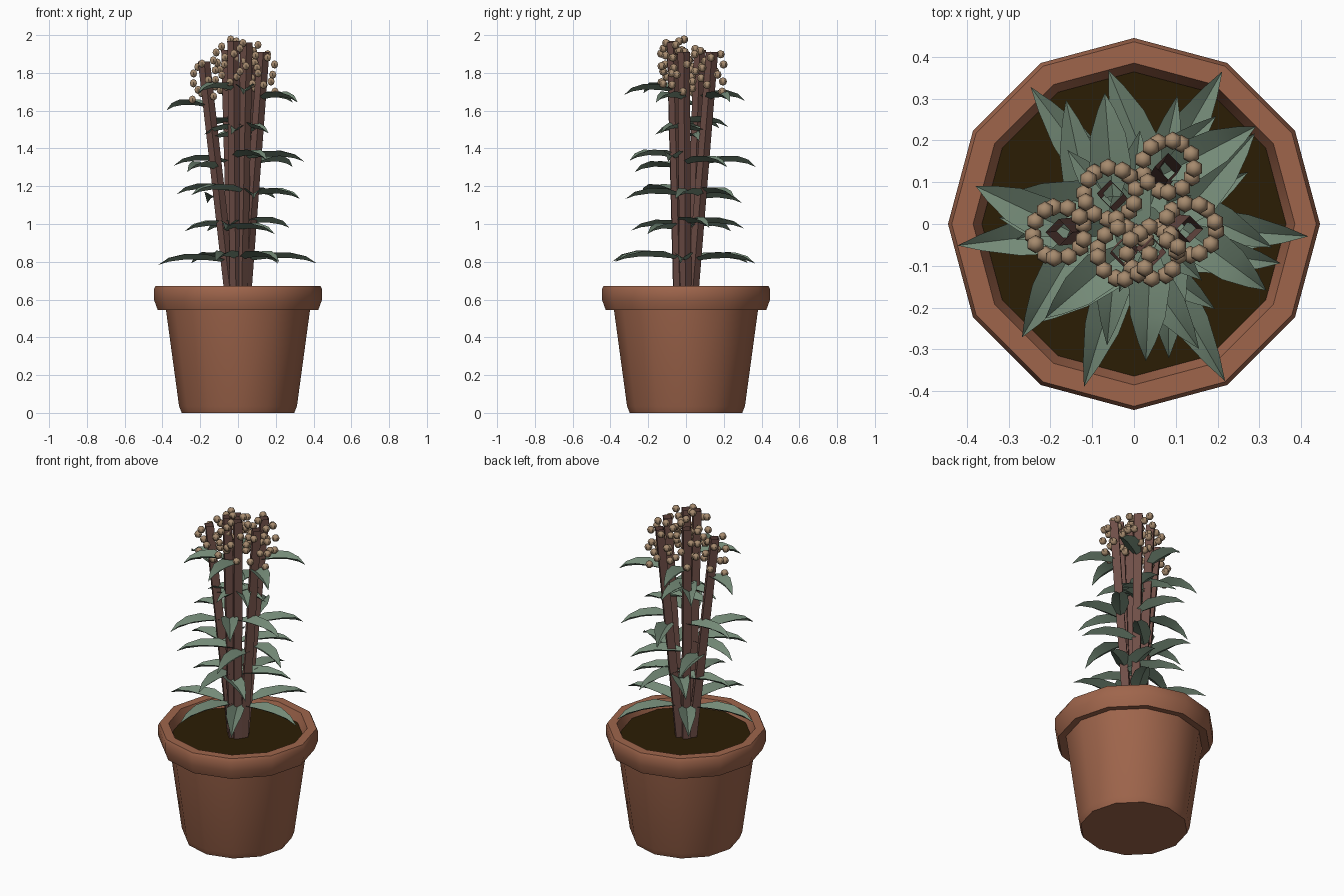
import bpy, bmesh, math
from mathutils import Vector, Matrix

if "Cube" in bpy.data.objects:
    bpy.data.objects.remove(bpy.data.objects["Cube"])


def material(name, rgb):
    m = bpy.data.materials.new(name)
    m.diffuse_color = (*rgb, 1)
    m.use_nodes = True
    m.node_tree.nodes["Principled BSDF"].inputs["Base Color"].default_value = m.diffuse_color
    return m


TERRACOTTA = material("terracotta", (0.345, 0.13, 0.071))
SOIL = material("dark soil", (0.024, 0.0125, 0.0015))
STEM = material("brown stem", (0.16, 0.078, 0.064))
LEAF = material("grey green leaf", (0.175, 0.255, 0.185))
BERRY = material("tan berry", (0.38, 0.255, 0.155))


def finish(bm, name, mat, smooth=None):
    me = bpy.data.meshes.new(name)
    bm.to_mesh(me)
    bm.free()
    ob = bpy.data.objects.new(name, me)
    bpy.context.collection.objects.link(ob)
    me.materials.append(mat)
    if smooth:
        bpy.ops.object.select_all(action='DESELECT')
        ob.select_set(True)
        bpy.context.view_layer.objects.active = ob
        bpy.ops.object.shade_smooth_by_angle(angle=math.radians(smooth))
    return ob


def ring(bm, c, r, n):
    return [bm.verts.new((c[0] + r * math.cos(2 * math.pi * i / n),
                          c[1] + r * math.sin(2 * math.pi * i / n), c[2]))
            for i in range(n)]


def bridge(bm, a, b):
    n = len(a)
    for i in range(n):
        j = (i + 1) % n
        bm.faces.new((a[i], a[j], b[j], b[i]))


# pot: twelve-sided lathe profile (radius, height)
bm = bmesh.new()
profile = [(0.298, 0), (0.312, 0.035), (0.382, 0.55), (0.425, 0.545), (0.445, 0.60),
           (0.445, 0.655), (0.436, 0.673), (0.385, 0.673), (0.358, 0.60)]
rings = [ring(bm, (0, 0, z), r, 12) for r, z in profile]
for a, b in zip(rings, rings[1:]):
    bridge(bm, a, b)
bm.faces.new(rings[0][::-1])
finish(bm, "pot", TERRACOTTA, 35)

# soil disc
bm = bmesh.new()
bm.faces.new(ring(bm, (0, 0, 0.62), 0.364, 12))
finish(bm, "soil", SOIL)

# stems: direction in degrees, top position, leaf scale
stems = [(187, (-0.180, -0.02, 1.86), 1.0), (127, (-0.057, 0.073, 1.92), 1.0),
         (60, (0.082, 0.138, 1.91), 1.0), (356, (0.134, -0.012, 1.91), 1.0),
         (253, (-0.025, -0.07, 1.97), 1.0), (300, (0.045, -0.068, 1.96), 1.07)]
GOLDEN = math.radians(137.5)
LENGTHS = [0.365, 0.335, 0.315, 0.30, 0.285, 0.25]


def add_leaf(bm, origin, angle, length):
    # arched leaf folded up along its midrib: (distance, half width, midrib height, fold rise)
    sections = [(0, 0.018, -0.008, 0.012), (0.3, 0.050, 0.004, 0.030), (0.6, 0.042, 0.007, 0.029),
                (0.84, 0.020, -0.004, 0.020), (1, 0, -0.022, 0)]
    mat = Matrix.Translation(origin) @ Matrix.Rotation(angle, 4, 'Z')
    rows = []
    for d, w, h, rise in sections:
        x = d * length
        e = h + rise
        pts = [(x, 0, h)] if w == 0 else [(x, w, e), (x, 0, h), (x, -w, e)]
        rows.append([bm.verts.new(mat @ Vector(p)) for p in pts])
    for a, b in zip(rows, rows[1:]):
        for i in range(2):
            if len(b) == 1:
                bm.faces.new((a[i + 1], b[0], a[i]))
            else:
                bm.faces.new((a[i], a[i + 1], b[i + 1], b[i]))


stem_bm, leaf_bm, berry_bm = bmesh.new(), bmesh.new(), bmesh.new()
for deg, top, scale in stems:
    a = math.radians(deg)
    top = Vector(top)
    base = Vector((0.037 * math.cos(a), 0.037 * math.sin(a), 0.60))

    # open four-sided stem
    bridge(stem_bm, ring(stem_bm, base, 0.032, 4), ring(stem_bm, top, 0.032, 4))

    # six leaves spiralling up the stem
    for k, length in enumerate(LENGTHS):
        add_leaf(leaf_bm, base.lerp(top, 0.163 + 0.13 * k), a + k * GOLDEN, length * scale)

    # berries spiralling around the tip
    for k in range(13):
        z = base.lerp(top, 0.84 + 0.165 * k / 12).z
        ang = a + k * GOLDEN
        p = Vector((top.x + 0.062 * math.cos(ang), top.y + 0.062 * math.sin(ang), z))
        bmesh.ops.create_uvsphere(berry_bm, u_segments=6, v_segments=4, radius=0.022,
                                  matrix=Matrix.Translation(p))

finish(stem_bm, "stems", STEM)
finish(leaf_bm, "leaves", LEAF, 30)
finish(berry_bm, "berries", BERRY, 50)
